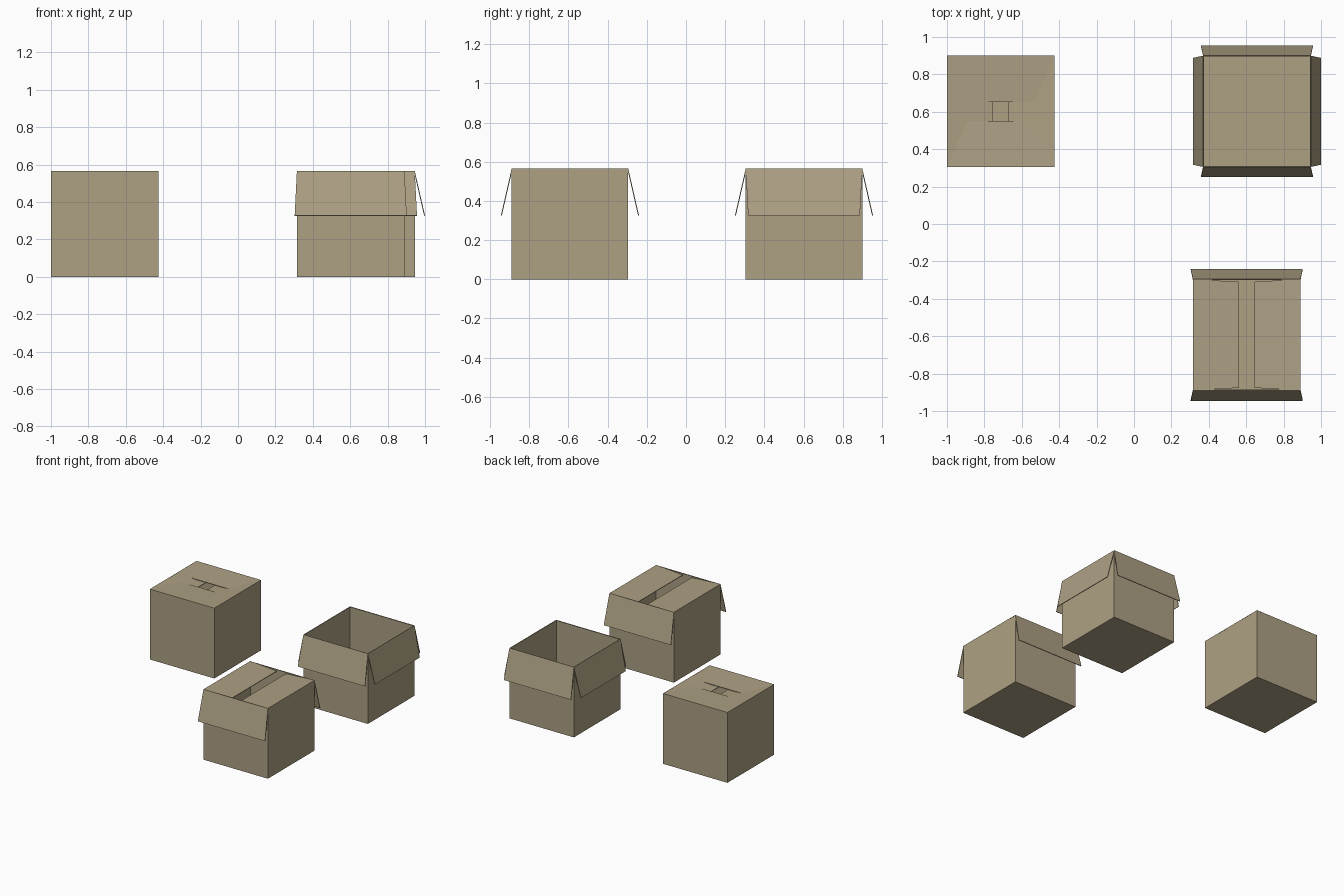
import bpy, bmesh
from mathutils import Vector

if "Cube" in bpy.data.objects:
    bpy.data.objects.remove(bpy.data.objects["Cube"], do_unlink=True)

WIDTH, DEPTH, HEIGHT = 0.575, 0.595, 0.567
CARD = 0.005        # cardboard thickness
FLAP = 0.247        # flap length
DROP = 0.24         # how far an opened flap hangs down

cardboard = bpy.data.materials.new("tan cardboard")
cardboard.use_nodes = True
tan = (0.42, 0.355, 0.23, 1)
cardboard.diffuse_color = tan
cardboard.node_tree.nodes["Principled BSDF"].inputs["Base Color"].default_value = tan


def finish(name, bm):
    bmesh.ops.recalc_face_normals(bm, faces=bm.faces)
    mesh = bpy.data.meshes.new(name)
    bm.to_mesh(mesh)
    bm.free()
    mesh.materials.append(cardboard)
    obj = bpy.data.objects.new(name, mesh)
    bpy.context.collection.objects.link(obj)


def box_body(name, centre):
    """Hollow box: a cube whose top is inset and pushed down to the floor."""
    bm = bmesh.new()
    bmesh.ops.create_cube(bm, size=1)
    for v in bm.verts:
        v.co = Vector((v.co.x * WIDTH, v.co.y * DEPTH, (v.co.z + 0.5) * HEIGHT)) + centre
    top = max(bm.faces, key=lambda f: f.calc_center_median().z)
    bmesh.ops.inset_region(bm, faces=[top], thickness=CARD)
    inner = bmesh.ops.extrude_discrete_faces(bm, faces=[top])["faces"][0]
    for v in inner.verts:
        v.co.z = CARD
    finish(name, bm)


def flap(name, centre, out, reach, drop, flare):
    """Tapered sheet hinged on the top edge facing 'out'."""
    out = Vector(out)
    along = Vector((-out.y, out.x, 0))
    across, half = (WIDTH, DEPTH / 2) if out.y else (DEPTH, WIDTH / 2)
    hinge = centre + out * half + Vector((0, 0, HEIGHT))
    tip = hinge + out * reach - Vector((0, 0, drop))
    w = across / 2
    corners = [hinge - along * w, hinge + along * w,
               tip + along * (w + flare), tip - along * (w + flare)]
    # thickness goes towards the underside of the sheet
    normal = along.cross(tip - hinge).normalized()
    if normal.z > 0:
        normal = -normal
    bm = bmesh.new()
    face = bm.faces.new([bm.verts.new(c) for c in corners])
    extruded = bmesh.ops.extrude_face_region(bm, geom=[face])["geom"]
    verts = [e for e in extruded if isinstance(e, bmesh.types.BMVert)]
    bmesh.ops.translate(bm, verts=verts, vec=normal * CARD)
    finish(name, bm)


SIDES = {"left": (1, 0, 0), "right": (-1, 0, 0), "front": (0, -1, 0), "back": (0, 1, 0)}

# name, centre, dip of folded-in side flaps and end flaps (None = hanging open)
BOXES = [("closed_box", (-0.7125, 0.6025, 0), 0.018, 0.008),
         ("open_box", (0.6575, 0.6025, 0), None, None),
         ("half_open_box", (0.6025, -0.5925, 0), 0.008, None)]

for box, position, side_dip, end_dip in BOXES:
    centre = Vector(position)
    box_body(box + "_body", centre)
    for side, out in SIDES.items():
        is_end = out[1] != 0
        dip = end_dip if is_end else side_dip
        if dip is None:
            flap(f"{box}_{side}_flap", centre, out, 0.055, DROP, 0.012 if is_end else -0.012)
        else:
            flap(f"{box}_{side}_flap", centre, out, -FLAP, dip, -0.014)
